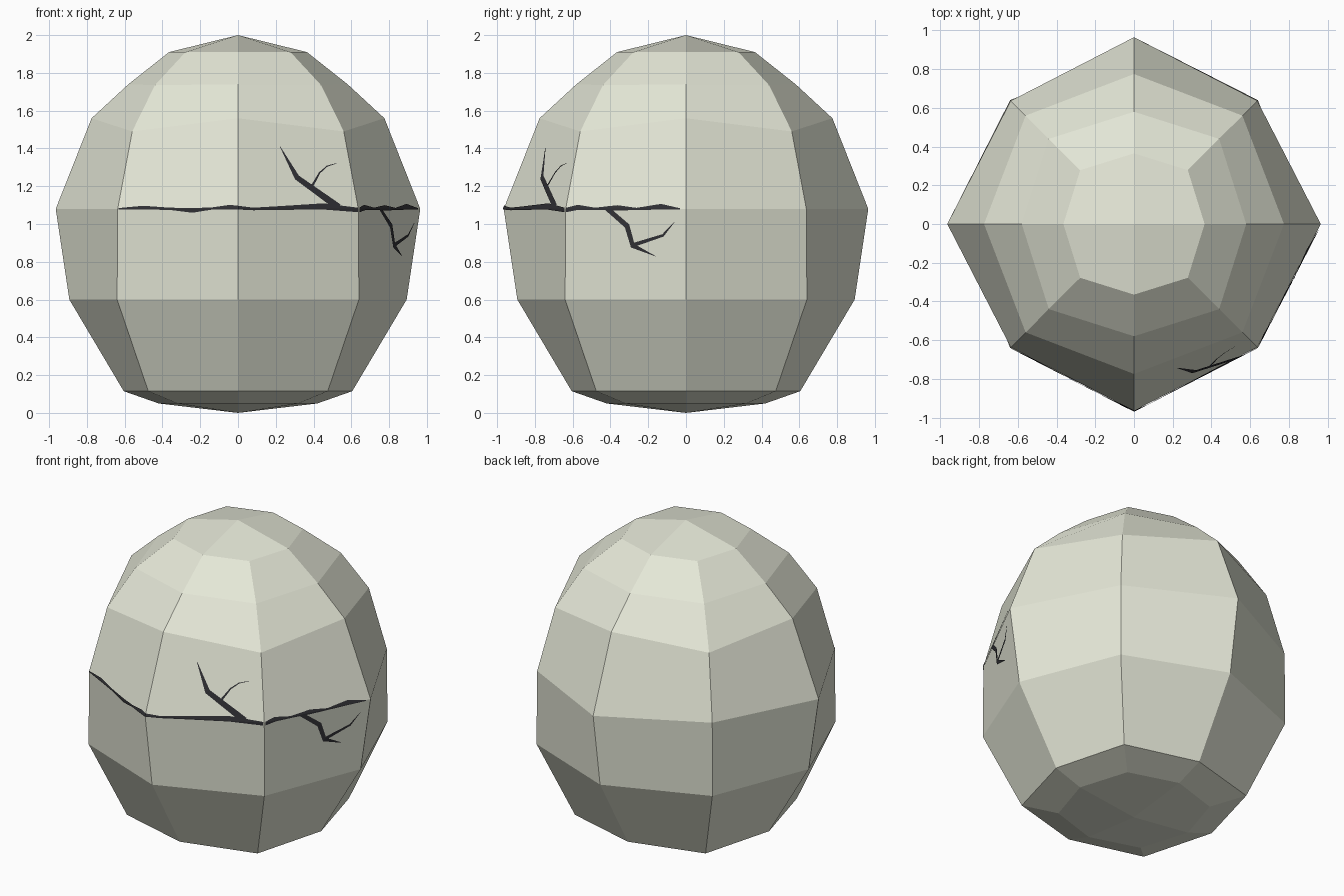
import bpy, bmesh, math
from mathutils import Vector
from mathutils.bvhtree import BVHTree

if "Cube" in bpy.data.objects:
    bpy.data.objects.remove(bpy.data.objects["Cube"])


def material(name, rgb):
    m = bpy.data.materials.new(name)
    m.diffuse_color = (*rgb, 1)
    m.use_nodes = True
    m.node_tree.nodes["Principled BSDF"].inputs["Base Color"].default_value = m.diffuse_color
    return m


def add_object(name, bm, mat):
    me = bpy.data.meshes.new(name)
    bm.to_mesh(me)
    me.materials.append(mat)
    ob = bpy.data.objects.new(name, me)
    bpy.context.collection.objects.link(ob)
    return ob


shell_mat = material("shell", (0.78, 0.80, 0.68))
crack_mat = material("dark_crack", (0.03, 0.03, 0.035))

# Egg shell: eight-sided rings (radius on axes, z, x=y on diagonals, z)
rings = [(0.42, 0.05, 0.32, 0.05), (0.605, 0.115, 0.475, 0.115),
         (0.893, 0.60, 0.64, 0.60), (0.965, 1.08, 0.637, 1.08),
         (0.775, 1.56, 0.56, 1.49), (0.58, 1.74, 0.44, 1.735),
         (0.365, 1.91, 0.278, 1.91)]
bm = bmesh.new()
loops = []
for ra, za, d, zd in rings:
    loop = []
    for i in range(8):
        r, z = (d * math.sqrt(2), zd) if i % 2 else (ra, za)
        a = i * math.pi / 4
        loop.append(bm.verts.new((r * math.cos(a), r * math.sin(a), z)))
    loops.append(loop)
for lo, hi in zip(loops, loops[1:]):
    for i in range(8):
        j = (i + 1) % 8
        bm.faces.new((lo[i], lo[j], hi[j], hi[i]))
for loop, z in ((loops[0], 0), (loops[-1], 2)):
    tip = bm.verts.new((0, 0, z))
    for i in range(0, 8, 2):
        bm.faces.new((tip, loop[i], loop[i + 1], loop[(i + 2) % 8]))
bmesh.ops.recalc_face_normals(bm, faces=bm.faces)
add_object("egg_shell", bm, shell_mat)
tree = BVHTree.FromBMesh(bm)


def on_shell(side, u, z):
    """Project a point of the front or right view onto the shell."""
    if side == "front":
        start, ray = Vector((u, -3, z)), Vector((0, 1, 0))
    else:
        start, ray = Vector((3, u, z)), Vector((-1, 0, 0))
    p, n, _, _ = tree.ray_cast(start, ray)
    return p + n * 0.005


def strip(bm, side, rows):
    """Skin rows of view points into a ribbon lying on the shell."""
    grid = [[bm.verts.new(on_shell(side, u, z)) for u, z in row] for row in rows]
    for a, b in zip(grid, grid[1:]):
        for k in range(len(a) - 1):
            f = bm.faces.new((a[k], b[k], b[k + 1], a[k + 1]))
            f.normal_update()
            c = f.calc_center_median()
            if f.normal.dot(Vector((c.x, c.y, 0))) < 0:
                f.normal_flip()


def branch(bm, side, pts):
    """Tapered crack along (u, z, half width) points."""
    rows = []
    for i, (u, z, w) in enumerate(pts):
        a, b = pts[max(i - 1, 0)], pts[min(i + 1, len(pts) - 1)]
        t = Vector((b[0] - a[0], b[1] - a[1])).normalized()
        rows.append([(u - t.y * w, z + t.x * w), (u + t.y * w, z - t.x * w)])
    strip(bm, side, rows)


# Jagged main crack along the widest edge: (u, top, bottom)
bm = bmesh.new()
front = [(-0.63, 1.083, 1.078), (-0.50, 1.095, 1.077), (-0.36, 1.085, 1.075),
         (-0.24, 1.083, 1.06), (-0.14, 1.086, 1.076), (-0.04, 1.10, 1.077),
         (0, 1.095, 1.077), (0.08, 1.085, 1.073), (0.20, 1.092, 1.075),
         (0.45, 1.108, 1.077), (0.632, 1.085, 1.063)]
right = [(-0.632, 1.085, 1.063), (-0.57, 1.10, 1.075), (-0.48, 1.085, 1.075),
         (-0.36, 1.098, 1.072), (-0.26, 1.084, 1.074), (-0.13, 1.105, 1.077),
         (-0.03, 1.082, 1.078)]
for side, pts in (("front", front), ("right", right)):
    strip(bm, side, [[(u, t), (u, 1.08), (u, b)] for u, t, b in pts])
add_object("main_crack", bm, crack_mat)

# Branch running up the front
bm = bmesh.new()
branch(bm, "front", [(0.53, 1.088, 0.018), (0.31, 1.245, 0.014), (0.22, 1.41, 0.001)])
branch(bm, "front", [(0.385, 1.19, 0.007), (0.43, 1.27, 0.004),
                     (0.47, 1.305, 0.003), (0.52, 1.32, 0.001)])
add_object("upper_crack", bm, crack_mat)

# Branch running down the right side
bm = bmesh.new()
branch(bm, "right", [(-0.42, 1.085, 0.012), (-0.31, 0.99, 0.014),
                     (-0.28, 0.885, 0.013), (-0.16, 0.83, 0.001)])
branch(bm, "right", [(-0.29, 0.885, 0.011), (-0.12, 0.94, 0.007), (-0.06, 1.01, 0.001)])
add_object("lower_crack", bm, crack_mat)
